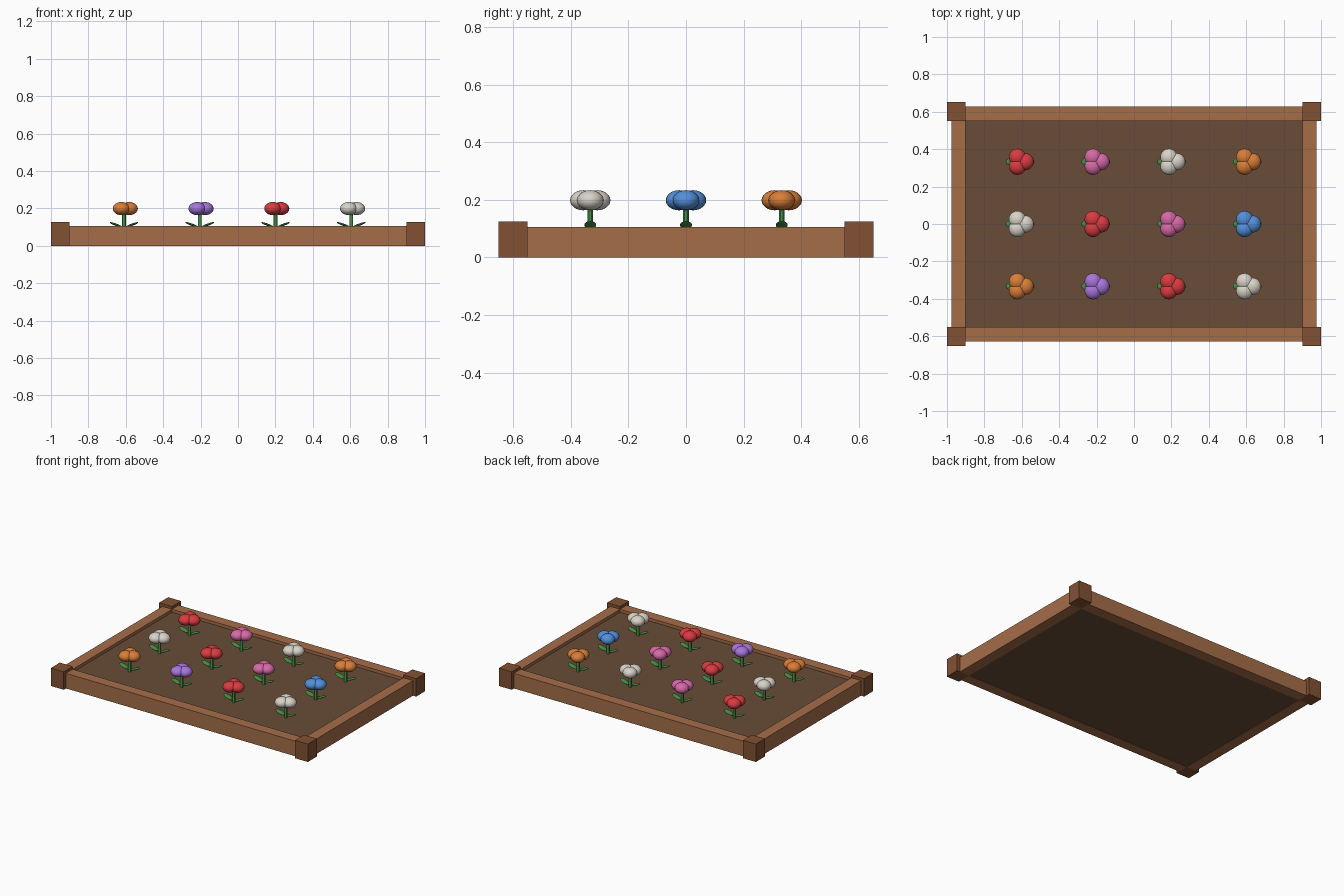
import bpy
from math import radians, cos, sin, tau
from mathutils import Vector

default = bpy.data.objects.get("Cube")
if default:
    bpy.data.objects.remove(default, do_unlink=True)


def material(name, srgb):
    rgba = [((c + 0.055) / 1.055) ** 2.4 for c in srgb] + [1.0]
    mat = bpy.data.materials.new(name)
    mat.use_nodes = True
    mat.diffuse_color = rgba
    bsdf = mat.node_tree.nodes["Principled BSDF"]
    bsdf.inputs["Base Color"].default_value = rgba
    bsdf.inputs["Roughness"].default_value = 0.8
    return mat


rail_wood = material("rail wood", (0.65, 0.43, 0.285))
post_wood = material("post wood", (0.51, 0.32, 0.20))
earth = material("earth", (0.41, 0.30, 0.22))
leaf_green = material("leaf green", (0.28, 0.57, 0.28))
petals = {
    "red": material("red petal", (0.85, 0.23, 0.25)),
    "pink": material("pink petal", (0.84, 0.41, 0.65)),
    "white": material("white petal", (0.85, 0.83, 0.79)),
    "orange": material("orange petal", (0.85, 0.49, 0.22)),
    "blue": material("blue petal", (0.33, 0.56, 0.86)),
    "purple": material("purple petal", (0.66, 0.46, 0.86)),
}


def finish(name, mat, smooth=False):
    obj = bpy.context.object
    obj.name = name
    obj.data.materials.append(mat)
    if smooth:
        bpy.ops.object.shade_smooth_by_angle()
    return obj


def box(name, mat, x, y, z):
    """Box from (min, max) ranges along each axis."""
    ranges = (x, y, z)
    bpy.ops.mesh.primitive_cube_add(size=1, location=[sum(r) / 2 for r in ranges])
    bpy.context.object.scale = [abs(r[1] - r[0]) for r in ranges]
    return finish(name, mat)


def ellipsoid(name, mat, location, radii, tilt=0.0):
    bpy.ops.mesh.primitive_uv_sphere_add(
        segments=20, ring_count=12, radius=1, location=location, rotation=(0, tilt, 0))
    bpy.context.object.scale = radii
    return finish(name, mat, smooth=True)


# Frame: soil bed, rails between the posts, corner posts
IN_X, IN_Y, RAIL, POST = 0.9, 0.552, 0.075, 0.1
box("soil", earth, (-IN_X, IN_X), (-IN_Y, IN_Y), (0.002, 0.085))
for side, word in ((-1, "front"), (1, "back")):
    box(word + "_rail", rail_wood, (-IN_X, IN_X),
        (side * IN_Y, side * (IN_Y + RAIL)), (0, 0.106))
for side, word in ((-1, "right"), (1, "left")):
    box(word + "_rail", rail_wood, (side * IN_X, side * (IN_X + RAIL)),
        (-IN_Y, IN_Y), (0, 0.106))
    for end, end_word in ((-1, "front"), (1, "back")):
        box(f"{end_word}_{word}_post", post_wood, (side * IN_X, side * (IN_X + POST)),
            (end * IN_Y, end * (IN_Y + POST)), (0, 0.126))


def flower(name, mat, x, y):
    bpy.ops.mesh.primitive_cylinder_add(
        vertices=12, radius=0.01, depth=0.12, location=(x, y, 0.135))
    finish(name + "_stem", leaf_green, smooth=True)
    # Pair of leaves rising outwards
    for side in (-1, 1):
        ellipsoid(name + "_leaf", leaf_green, (x + side * 0.043, y, 0.113),
                  (0.036, 0.021, 0.006), tilt=-side * radians(20))
    # Three plump petals
    for i in range(3):
        angle = i * tau / 3
        center = Vector((x, y, 0.199)) + 0.028 * Vector((cos(angle), sin(angle), 0))
        ellipsoid(name + "_petal", mat, center, (0.046, 0.046, 0.035))


# Flower rows, front to back
rows = (
    ("orange", "purple", "red", "white"),
    ("white", "red", "pink", "blue"),
    ("red", "pink", "white", "orange"),
)
for r, row in enumerate(rows):
    for c, color in enumerate(row):
        flower(f"{color}_flower", petals[color], (c - 1.5) * 0.405 - 0.002, (r - 1) * 0.333)
